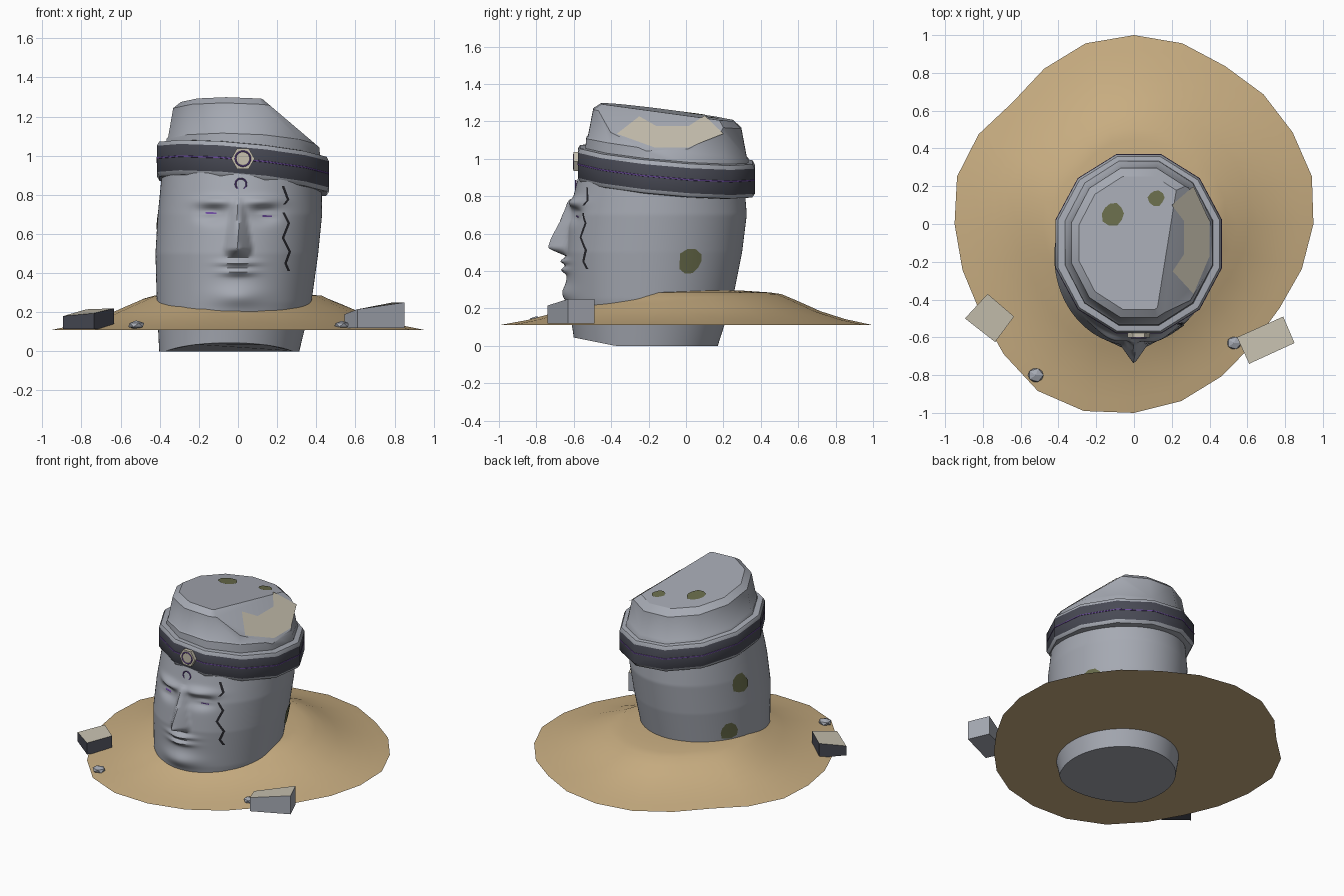
import bpy, bmesh, random
from math import sin, cos, pi, exp, sqrt, radians
from mathutils import Vector

random.seed(4)
if "Cube" in bpy.data.objects:
    bpy.data.objects.remove(bpy.data.objects["Cube"])


def material(name, r, g, b):
    m = bpy.data.materials.new(name)
    m.use_nodes = True
    m.diffuse_color = (r, g, b, 1)
    bsdf = m.node_tree.nodes["Principled BSDF"]
    bsdf.inputs["Base Color"].default_value = (r, g, b, 1)
    bsdf.inputs["Roughness"].default_value = 0.9
    return m


STONE = material("grey stone", .38, .40, .45)
DARK = material("dark stone", .065, .068, .09)
CREAM = material("worn cream", .57, .53, .43)
SAND = material("sand", .58, .42, .22)
MOSS = material("moss", .14, .15, .07)
PURPLE = material("purple glow", .15, .07, .34)
CRACK = material("crack", .02, .02, .025)


def finish(obj, mats, angle=35):
    for m in mats:
        obj.data.materials.append(m)
    bpy.ops.object.select_all(action="DESELECT")
    obj.select_set(True)
    bpy.context.view_layer.objects.active = obj
    bpy.ops.object.shade_smooth_by_angle(angle=radians(angle))
    return obj


def make(name, verts, faces, mats, out=None, rule=None, edit=None, angle=35):
    """Mesh object; 'out' orients an open plate, 'rule' picks a material per face."""
    bm = bmesh.new()
    vs = [bm.verts.new(v) for v in verts]
    for f in faces:
        bm.faces.new([vs[i] for i in f])
    if edit:
        edit(bm)
    bmesh.ops.recalc_face_normals(bm, faces=bm.faces)
    bm.normal_update()
    if out and sum((f.normal for f in bm.faces), Vector()).dot(Vector(out)) < 0:
        bmesh.ops.reverse_faces(bm, faces=bm.faces)
    if rule:
        for f in bm.faces:
            f.material_index = rule(f)
    me = bpy.data.meshes.new(name)
    bm.to_mesh(me)
    bm.free()
    obj = bpy.data.objects.new(name, me)
    bpy.context.collection.objects.link(obj)
    return finish(obj, mats, angle)


def loft_faces(rows, n):
    faces = [(r * n + i, r * n + (i + 1) % n, (r + 1) * n + (i + 1) % n, (r + 1) * n + i)
             for r in range(rows - 1) for i in range(n)]
    return faces + [tuple(range(n)), tuple(range((rows - 1) * n, rows * n))]


def lerp_keys(keys, t):
    for a, b in zip(keys, keys[1:]):
        if t <= b[0]:
            k = max(0, (t - a[0]) / (b[0] - a[0]))
            return [p + (q - p) * k for p, q in zip(a[1:], b[1:])]
    return keys[-1][1:]


# Head: leaning column with a carved face
# height, centre x, centre y, radius x, radius y
HEAD = [(0, -.045, -.215, .358, .385), (.25, -.02, -.19, .395, .44),
        (.5, -.006, -.172, .416, .472), (.7, .01, -.15, .42, .475),
        (.95, .02, -.13, .405, .435)]


def bump(v, c, s):
    return exp(-((v - c) / s) ** 2)


def relief(x, z):
    s = abs(x)
    d = .03 * bump(z, .765, .026) * bump(s, .12, .09)          # brow
    d -= .036 * bump(z, .70, .04) * bump(s, .13, .075)         # eye socket
    d += .014 * bump(z, .70, .014) * bump(s, .14, .045)        # eyelid
    d += .032 * bump(z, .452, .015) * bump(x, 0, .085)         # upper lip
    d += .030 * bump(z, .405, .018) * bump(x, 0, .08)          # lower lip
    d += .03 * bump(z, .28, .05) * bump(x, 0, .12)             # chin
    if .48 < z < .78:                                          # nose
        t = min(1, (.78 - z) / .25)
        d += (.015 + .085 * t) * min(1, (z - .48) / .04) * max(0, 1 - s / (.03 + .045 * t))
    return d


def front_y(x, z):
    cx, cy, rx, ry = lerp_keys(HEAD, z)
    return cy - ry * sqrt(max(0, 1 - ((x - cx) / rx) ** 2)) - relief(x, z)


ROWS, SIDES = 90, 192
verts = []
for r in range(ROWS):
    z = .95 * r / (ROWS - 1)
    cx, cy, rx, ry = lerp_keys(HEAD, z)
    for i in range(SIDES):
        a = 2 * pi * i / SIDES
        x, y = cx + rx * cos(a), cy + ry * sin(a)
        if sin(a) < 0:
            y -= relief(x, z)
        lift = max(0, -.38 - y) * .2 * max(0, 1 - z / .2)
        verts.append((x, y, z + lift))
make("carved_head", verts, loft_faces(ROWS, SIDES), [STONE], angle=50)


# Headband and crown: twelve-sided, tilted back and to the left
def tilted(name, rings, mats, cy, rx, ry, tx, ty, **kw):
    vs = []
    for z, k in rings:
        for i in range(12):
            a = radians(15 + 30 * i)
            x, y = rx * k * cos(a), ry * k * sin(a)
            vs.append((.025 + x, cy + y, z + tx * x + ty * y))
    return make(name, vs, loft_faces(len(rings), 12), mats, **kw)


def band_rule(f):
    p = f.calc_center_median()
    z = p.z + .09 * (p.x - .025) + .09 * (p.y + .105)
    return 1 if .87 < z < .99 and abs(f.normal.z) < .5 else 0


tilted("headband", [(.84, .92), (.845, .97), (.866, 1), (1.0, 1), (1.022, .975), (1.028, .88)],
       [STONE, DARK], -.105, .455, .49, -.09, -.09, rule=band_rule)
tilted("headband_stripe", [(.934, 1), (.935, 1.004), (.941, 1.004), (.942, 1)],
       [PURPLE], -.105, .455, .49, -.09, -.09)


def chip_z(x):
    return 1.277 - .85 * (x - .14)


def chip(bm):
    cut = bmesh.ops.bisect_plane(bm, geom=bm.verts[:] + bm.edges[:] + bm.faces[:],
                                 plane_co=(.14, 0, chip_z(.14)),
                                 plane_no=Vector((.85, 0, 1)).normalized(), clear_outer=True)
    edges = [e for e in cut["geom_cut"] if isinstance(e, bmesh.types.BMEdge)]
    bmesh.ops.edgenet_fill(bm, edges=edges)


tilted("crown", [(.98, 1), (1.055, .985), (1.065, .965), (1.215, .9), (1.25, .8)],
       [STONE], -.1, .41, .455, -.04, -.13, edit=chip)

# Worn patch on the chipped side of the crown
outline = [(.2, .1), (.315, .2), (.4, .016), (.4, -.17), (.315, -.37),
           (.205, -.25), (.265, -.16), (.265, .016)]
make("worn_patch", [(x, y, chip_z(x) + .005) for x, y in outline], [tuple(range(8))],
     [CREAM], out=(1, 0, 1))


# Moss patches
def blob(name, place, r, out):
    n = 10
    pts = [place(0, 0)]
    for i in range(n):
        a, k = 2 * pi * i / n, r * random.uniform(.8, 1.1)
        pts.append(place(k * cos(a), k * sin(a)))
    make(name, pts, [(0, i + 1, (i + 1) % n + 1) for i in range(n)], [MOSS], out=out)


def on_crown(x0, y0):
    return lambda u, v: (x0 + u, y0 + v, 1.255 - .04 * (x0 + u - .025) - .13 * (y0 + v + .1))


def on_head(deg, z0):
    def place(u, v):
        cx, cy, rx, ry = lerp_keys(HEAD, z0 + v)
        a = radians(deg) + u / .43
        return (cx + (rx + .006) * cos(a), cy + (ry + .006) * sin(a), z0 + v)
    return place


blob("crown_moss_large", on_crown(-.11, .055), .065, (0, 0, 1))
blob("crown_moss_small", on_crown(.12, .14), .045, (0, 0, 1))
for i, (deg, z, r) in enumerate([(25, .45, .068), (165, .67, .065), (150, .35, .065)]):
    a = radians(deg)
    blob(f"head_moss_{i + 1}", on_head(deg, z), r, (cos(a), sin(a), 0))


# Thin marks lying on the face
def ribbon(name, pts, width, mat):
    steps = []
    for p, q in zip(pts, pts[1:]):
        steps += [(p[0] + (q[0] - p[0]) * k / 4, p[1] + (q[1] - p[1]) * k / 4) for k in range(4)]
    steps.append(pts[-1])
    flat = abs(pts[-1][0] - pts[0][0]) > abs(pts[-1][1] - pts[0][1])
    vs = []
    for x, z in steps:
        for s in (-.5, .5):
            px, pz = (x, z + s * width) if flat else (x + s * width, z)
            vs.append((px, front_y(px, pz) - .005, pz))
    fs = [(2 * i, 2 * i + 1, 2 * i + 3, 2 * i + 2) for i in range(len(steps) - 1)]
    make(name, vs, fs, [mat], out=(0, -1, 0))


ribbon("eye_mark_right", [(-.165, .708), (-.11, .706)], .009, PURPLE)
ribbon("eye_mark_left", [(.125, .692), (.175, .69)], .009, PURPLE)
ribbon("upper_crack", [(.23, .845), (.256, .775), (.236, .75)], .013, CRACK)
ribbon("lower_crack", [(.233, .71), (.26, .655), (.23, .58), (.265, .51), (.243, .45), (.26, .41)],
       .013, CRACK)


# Medallion and forehead ring
def ring(name, loc, r):
    bpy.ops.mesh.primitive_torus_add(major_radius=r, minor_radius=.004, major_segments=32,
                                     minor_segments=6, location=loc, rotation=(pi / 2, 0, 0))
    bpy.context.object.name = name
    finish(bpy.context.object, [PURPLE])


bpy.ops.mesh.primitive_cylinder_add(vertices=6, radius=.06, depth=.03, location=(.025, -.587, .985),
                                    rotation=(pi / 2, pi / 6, 0))
bpy.context.object.name = "medallion"
finish(bpy.context.object, [CREAM])
ring("medallion_ring", (.025, -.602, .985), .038)
ring("forehead_ring", (.015, front_y(.015, .855) - .002, .855), .028)

# Sand mound: uneven rim, flat underside
RIM = [.95, .975, .97, .97, .965, .99, 1, .99, .95, .91, .95, .97,
       .95, .94, .94, .975, 1.02, 1.025, 1, .97, .93, .895, .89, .92]
PROFILE = [(.3, .185), (.45, .175), (.58, .125), (.72, .068), (.85, .03), (1, 0)]
verts = []
for f in (1, .93, .85, .78, .72, .65, .58, .51, .45, .38, .3):
    for i, r in enumerate(RIM):
        a = radians(15 * i)
        h = lerp_keys(PROFILE, f)[0] * (1 + .1 * cos(a - radians(110)) * (f > .45))
        verts.append((f * r * cos(a), f * r * sin(a), .11 + h))
make("sand_mound", verts, loft_faces(11, len(RIM)), [SAND], angle=60)


# Fallen blocks with worn tops
def block(name, corners, base, tops, side):
    vs = [(x, y, base) for x, y in corners] + [(x, y, t) for (x, y), t in zip(corners, tops)]
    make(name, vs, loft_faces(2, 4), [side, CREAM], angle=20,
         rule=lambda f: 1 if f.normal.z > .7 else 0)


block("fallen_block_left", [(.79, -.49), (.85, -.63), (.61, -.74), (.545, -.6)], .12,
      (.25, .25, .215, .19), STONE)
block("fallen_block_right", [(-.775, -.37), (-.635, -.49), (-.735, -.625), (-.895, -.5)], .115,
      (.215, .22, .195, .18), DARK)

# Pebbles
for i, (x, y, r) in enumerate([(-.52, -.8, .046), (.53, -.63, .042)]):
    bpy.ops.mesh.primitive_ico_sphere_add(subdivisions=1, radius=r, location=(x, y, .135))
    pebble = bpy.context.object
    pebble.name = f"pebble_{i + 1}"
    pebble.scale = (1, .9, .5)
    finish(pebble, [STONE], 10)
